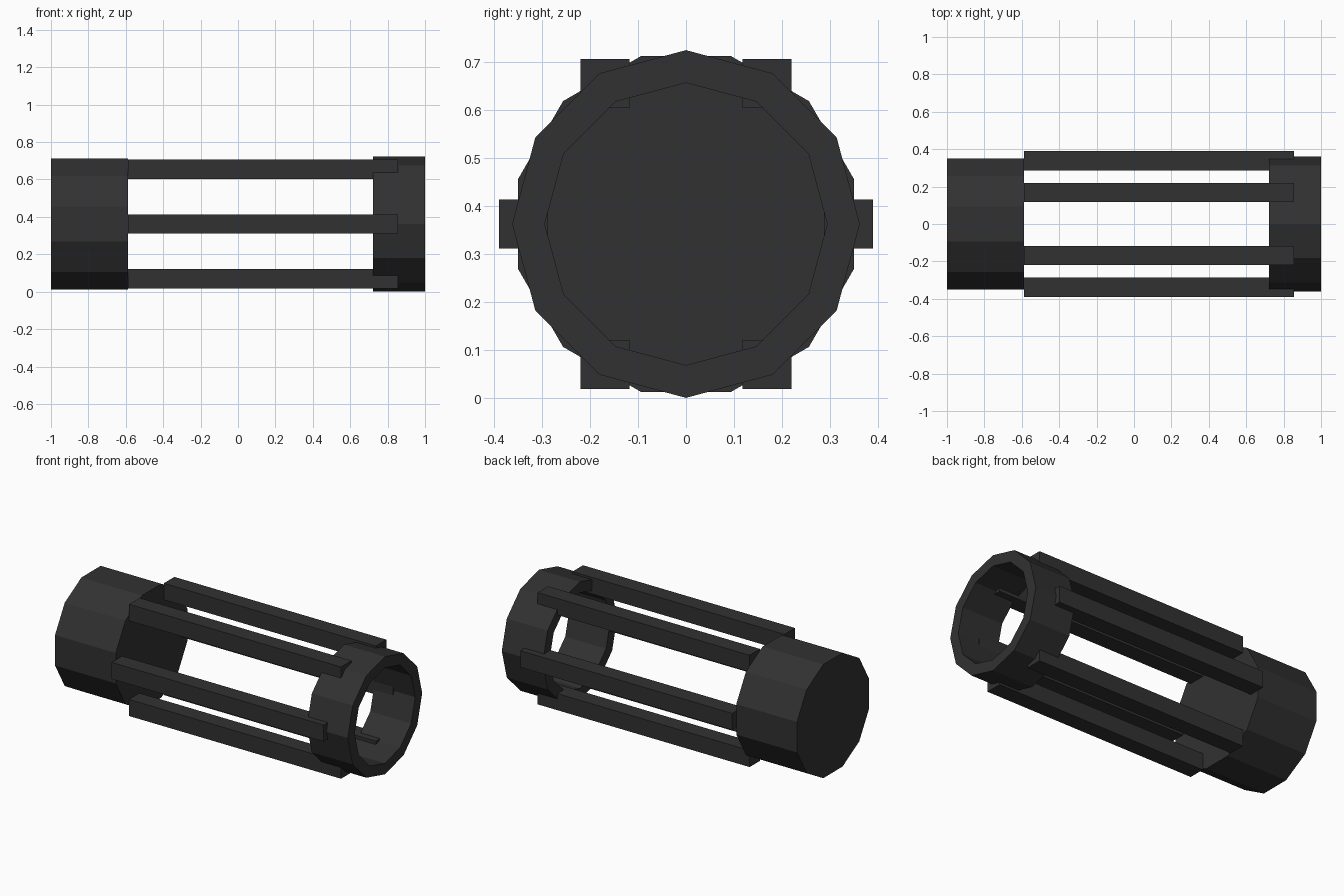
import bpy, bmesh
from math import pi, sin, cos
from mathutils import Matrix

cube = bpy.data.objects.get("Cube")
if cube:
    bpy.data.objects.remove(cube, do_unlink=True)

RADIUS = 0.362          # outer radius of both ends, also the axis height
SIDES = 12
BAR = 0.102             # bar thickness
BAR_ORBIT = 0.338       # distance of bar centres from the axis

charcoal = bpy.data.materials.new("charcoal")
charcoal.use_nodes = True
color = (0.031, 0.031, 0.031, 1)
charcoal.diffuse_color = color
charcoal.node_tree.nodes["Principled BSDF"].inputs["Base Color"].default_value = color


def add_object(name, bm):
    bmesh.ops.recalc_face_normals(bm, faces=bm.faces)
    mesh = bpy.data.meshes.new(name)
    bm.to_mesh(mesh)
    bm.free()
    mesh.materials.append(charcoal)
    obj = bpy.data.objects.new(name, mesh)
    obj.location.z = RADIUS
    bpy.context.collection.objects.link(obj)


def loop(bm, x, radius, turn=0):
    angles = [turn + 2 * pi * i / SIDES for i in range(SIDES)]
    return [bm.verts.new((x, radius * cos(a), radius * sin(a))) for a in angles]


def bridge(bm, a, b):
    for i in range(SIDES):
        j = (i + 1) % SIDES
        bm.faces.new((a[i], a[j], b[j], b[i]))


# Solid end drum, flat side up
bm = bmesh.new()
ends = [loop(bm, x, RADIUS, pi / SIDES) for x in (-1, -0.587)]
bridge(bm, *ends)
for end in ends:
    bm.faces.new(end)
add_object("end_drum", bm)

# Open collar, corner up
bm = bmesh.new()
profile = [(0.722, RADIUS), (1, RADIUS), (1, 0.294), (0.722, 0.294)]
loops = [loop(bm, x, r) for x, r in profile]
for k in range(4):
    bridge(bm, loops[k], loops[(k + 1) % 4])
add_object("open_collar", bm)

# Six square bars joining the drum to the collar
start, stop = -0.587, 0.855
for i in range(6):
    a = i * pi / 3
    centre = ((start + stop) / 2, BAR_ORBIT * cos(a), BAR_ORBIT * sin(a))
    bm = bmesh.new()
    bmesh.ops.create_cube(bm, size=1, matrix=Matrix.Translation(centre)
                          @ Matrix.Diagonal((stop - start, BAR, BAR, 1)))
    add_object(f"bar_{i + 1}", bm)
